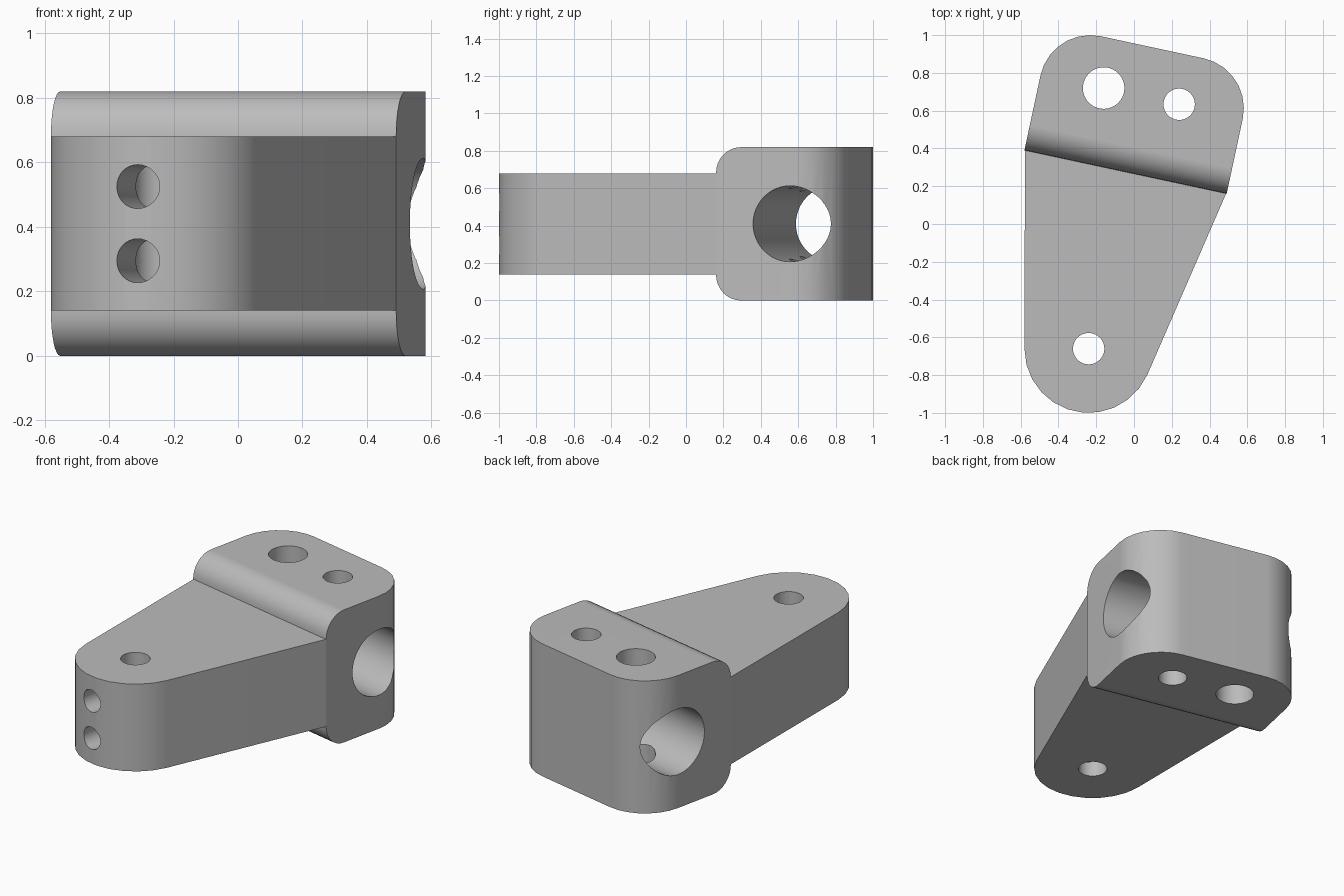
import bpy, bmesh, math
from mathutils import Vector, Matrix

cube = bpy.data.objects.get("Cube")
if cube:
    bpy.data.objects.remove(cube, do_unlink=True)

TILT = Matrix.Rotation(math.radians(-12.1), 4, 'Z')   # clamp block is turned on the arm
LEFT, RIGHT, FRONT, BACK = -0.649, 0.446, 0.26, 0.935  # block extents in its own frame
HEIGHT, FILLET, CORNER = 0.82, 0.137, 0.27
PIVOT = Vector((-0.24, -0.66, 0))
PIVOT_R = 0.34

grey = bpy.data.materials.new("plain_grey")
grey.use_nodes = True
grey.diffuse_color = (0.5, 0.5, 0.5, 1)
grey.node_tree.nodes["Principled BSDF"].inputs["Base Color"].default_value = grey.diffuse_color


def arc(cx, cy, r, start, end, steps):
    angles = [math.radians(start + (end - start) * i / steps) for i in range(steps + 1)]
    return [(cx + r * math.cos(a), cy + r * math.sin(a)) for a in angles]


def make_object(name, bm):
    bmesh.ops.recalc_face_normals(bm, faces=bm.faces)
    mesh = bpy.data.meshes.new(name)
    bm.to_mesh(mesh)
    bm.free()
    mesh.materials.append(grey)
    obj = bpy.data.objects.new(name, mesh)
    bpy.context.collection.objects.link(obj)
    return obj


def extrude_outline(points, low, high):
    bm = bmesh.new()
    face = bm.faces.new([bm.verts.new((x, y, low)) for x, y in points])
    out = bmesh.ops.extrude_face_region(bm, geom=[face])
    verts = [g for g in out["geom"] if isinstance(g, bmesh.types.BMVert)]
    bmesh.ops.translate(bm, verts=verts, vec=(0, 0, high - low))
    return bm


def combine(target, tool, operation):
    mod = target.modifiers.new(operation.lower(), 'BOOLEAN')
    mod.operation, mod.solver, mod.object = operation, 'EXACT', tool
    bpy.context.view_layer.objects.active = target
    bpy.ops.object.modifier_apply(modifier=mod.name)
    bpy.data.objects.remove(tool, do_unlink=True)


def drill(target, start, end, radius, sides=40):
    start, end = Vector(start), Vector(end)
    axis = end - start
    place = Matrix.Translation((start + end) / 2) @ axis.to_track_quat('Z', 'Y').to_matrix().to_4x4()
    bm = bmesh.new()
    bmesh.ops.create_cone(bm, cap_ends=True, segments=sides, radius1=radius, radius2=radius,
                          depth=axis.length, matrix=place)
    cutter = make_object("drill_cutter", bm)
    cutter.hide_render = True
    combine(target, cutter, 'DIFFERENCE')


# Clamp block: rounded back corners, filleted front top and bottom edges
outline = [(LEFT, FRONT), (RIGHT, FRONT)]
outline += arc(RIGHT - CORNER, BACK - CORNER, CORNER, 0, 90, 7)
outline += arc(LEFT + CORNER, BACK - CORNER, CORNER, 90, 180, 7)
bm = extrude_outline(outline, 0, HEIGHT)
front_edges = [e for e in bm.edges
               if all(abs(v.co.y - FRONT) < 1e-4 for v in e.verts)
               and abs(e.verts[0].co.z - e.verts[1].co.z) < 1e-4]
bmesh.ops.bevel(bm, geom=front_edges, offset=FILLET, segments=8, profile=0.5, affect='EDGES')
bmesh.ops.transform(bm, matrix=TILT, verts=bm.verts)
bracket = make_object("pivot_bracket", bm)

# Tapered arm with a round nose, reaching just inside the block
right_root = TILT @ Vector((RIGHT - 0.002, FRONT + 0.004, 0))
left_root = TILT @ Vector((LEFT + 0.002, FRONT + 0.004, 0))
arm_outline = arc(PIVOT.x, PIVOT.y, PIVOT_R, 180, 336, 11)
arm_outline += [right_root.xy, left_root.xy]
arm = make_object("arm", extrude_outline(arm_outline, 0.14, 0.68))
combine(bracket, arm, 'UNION')

# Large cross bore and the two vertical holes through the block
MID = HEIGHT / 2
drill(bracket, TILT @ Vector((-1, 0.665, MID)), TILT @ Vector((1, 0.665, MID)), 0.203, 48)
for u, radius in ((-0.308, 0.11), (0.101, 0.083)):
    drill(bracket, TILT @ Vector((u, 0.67, -0.2)), TILT @ Vector((u, 0.67, 1)), radius)

# Vertical pivot hole and the two small nose holes that run into it
drill(bracket, PIVOT, PIVOT + Vector((0, 0, 1)), 0.083)
inward = TILT @ Vector((0, 1, 0))
for z in (0.295, 0.525):
    centre = PIVOT + Vector((0, 0, z))
    drill(bracket, centre - inward * 0.5, centre, 0.068, 32)

# Smooth curved walls, crisp edges
bpy.ops.object.select_all(action='DESELECT')
bracket.select_set(True)
bpy.context.view_layer.objects.active = bracket
bpy.ops.object.shade_smooth_by_angle(angle=math.radians(30))
weighted = bracket.modifiers.new("weighted_normals", 'WEIGHTED_NORMAL')
weighted.keep_sharp = True
